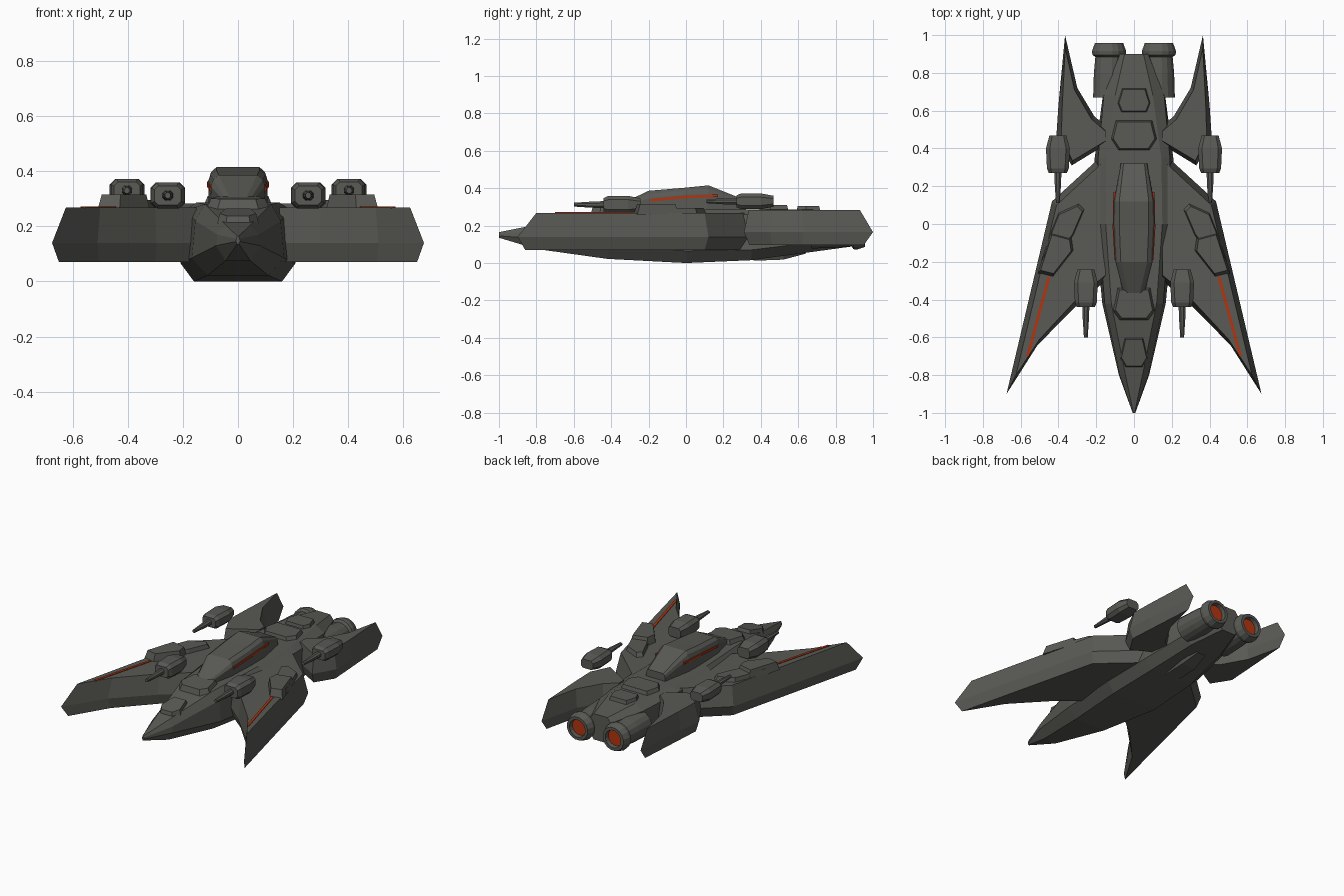
import bpy, bmesh, math

if "Cube" in bpy.data.objects:
    bpy.data.objects.remove(bpy.data.objects["Cube"])

def material(name, rgb):
    m = bpy.data.materials.new(name)
    m.diffuse_color = (*rgb, 1)
    m.use_nodes = True
    m.node_tree.nodes["Principled BSDF"].inputs["Base Color"].default_value = m.diffuse_color
    return m

HULL = material("dark_grey_hull", (0.10, 0.10, 0.09))
GLOW = material("orange_glow", (0.45, 0.035, 0.005))

def loft(name, rings, mat=HULL, mirror=False):
    """Skin a list of equal-length point rings and cap both ends."""
    bm = bmesh.new()
    vs = [[bm.verts.new(p) for p in r] for r in rings]
    n = len(rings[0])
    for a, b in zip(vs, vs[1:]):
        for i in range(n):
            j = (i + 1) % n
            bm.faces.new((a[i], a[j], b[j], b[i]))
    bm.faces.new(vs[0])
    bm.faces.new(vs[-1])
    bmesh.ops.recalc_face_normals(bm, faces=bm.faces)
    me = bpy.data.meshes.new(name)
    bm.to_mesh(me)
    bm.free()
    me.materials.append(mat)
    ob = bpy.data.objects.new(name, me)
    bpy.context.collection.objects.link(ob)
    if mirror:
        ob.modifiers.new("mirror", 'MIRROR').use_bisect_axis[0] = False
    return ob

def sym(y, pts):
    """Symmetric cross-section from right-hand (x, z) points, bottom to top."""
    return [(x, y, z) for x, z in pts] + [(-x, y, z) for x, z in reversed(pts)]

def flat(pts, z):
    return [(x, y, z) for x, y in pts]

def plate(name, pts, z0, z1, top=0.8, slope=0.0, mirror=False):
    """Raised panel whose top outline shrinks towards its centre."""
    cx = sum(p[0] for p in pts) / len(pts)
    cy = sum(p[1] for p in pts) / len(pts)
    low = [(x, y, z0 + slope * (y - cy)) for x, y in pts]
    up = [(cx + (x - cx) * top, cy + (y - cy) * top, z1 + slope * (y - cy) * top)
          for x, y in pts]
    return loft(name, [low, up], HULL, mirror)

def circle(cx, y, cz, r, n):
    return [(cx + r * math.cos(2 * math.pi * (i + .5) / n), y,
             cz + r * math.sin(2 * math.pi * (i + .5) / n)) for i in range(n)]

def chamfer_box(cx, y, cz, w, h, c=0.02):
    q = [(w, h - c), (w - c, h), (c - w, h), (-w, h - c),
         (-w, c - h), (c - w, -h), (w - c, -h), (w, c - h)]
    return [(cx + x, y, cz + z) for x, z in q]

def bar(name, path, w, h, mirror=True):
    """Thin glowing strip along a path running in y."""
    loft(name, [[(x - w, y, z - h), (x + w, y, z - h), (x + w, y, z + h), (x - w, y, z + h)]
                for x, y, z in path], GLOW, mirror)

# Fuselage
loft("fuselage", [
    sym(-1.00, [(.004, .135), (.007, .145), (.006, .155), (.003, .165)]),
    sym(-0.80, [(.045, .075), (.08, .13), (.075, .17), (.045, .205)]),
    sym(-0.42, [(.11, .022), (.168, .085), (.155, .22), (.12, .28)]),
    sym(0.00, [(.16, .0), (.208, .065), (.19, .26), (.15, .287)]),
    sym(0.35, [(.15, .015), (.208, .07), (.19, .26), (.145, .287)]),
    sym(0.68, [(.11, .06), (.165, .11), (.16, .25), (.10, .285)]),
    sym(0.90, [(.05, .09), (.075, .13), (.075, .23), (.05, .262)])])

# Canopy
loft("canopy", [
    sym(-0.37, [(.055, .26), (.055, .295), (.045, .30), (.03, .305)]),
    sym(-0.20, [(.095, .26), (.098, .345), (.09, .37), (.07, .386)]),
    sym(0.00, [(.108, .26), (.108, .365), (.10, .387), (.078, .403)]),
    sym(0.12, [(.107, .26), (.106, .37), (.098, .397), (.078, .415)]),
    sym(0.32, [(.07, .26), (.07, .31), (.065, .325), (.055, .335)])])
bar("canopy_light", [(.098, -.19, .335), (.108, -.02, .352), (.104, .17, .36)], .005, .007)

# Raised panels along the spine
def hexa(w0, w1, w2, y0, y1, y2):
    return [(w0, y0), (w1, y1), (w2, y2), (-w2, y2), (-w1, y1), (-w0, y0)]

plate("nose_panel", hexa(.045, .075, .05, -.76, -.71, -.60), .215, .25, .88, .197)
plate("windshield_panel", hexa(.075, .115, .09, -.51, -.46, -.335), .265, .303, .85, .06)
plate("front_spine_panel", hexa(.085, .125, .10, .39, .45, .55), .275, .31, .88)
plate("rear_spine_panel", hexa(.07, .09, .065, .59, .64, .72), .272, .305, .88)

# Belly fairing
loft("belly_fairing", [
    sym(.36, [(.05, .012), (.06, .04)]),
    sym(.52, [(.05, .018), (.075, .07)]),
    sym(.64, [(.03, .05), (.06, .08)])])

# Forward-swept main wings with bevelled edges
wing_low = [(.15, .34), (.415, .10), (.65, -.86), (.505, -.62), (.30, -.40), (.15, -.28)]
wing_mid = [(.15, .38), (.434, .12), (.675, -.90), (.51, -.64), (.296, -.425), (.15, -.30)]
wing_top = [(.15, .34), (.41, .10), (.625, -.80), (.50, -.61), (.30, -.395), (.15, -.27)]
loft("main_wing", [flat(wing_low, .07), flat(wing_mid, .14), flat(wing_top, .268)], mirror=True)
bar("wing_light", [(.45, -.28, .268), (.563, -.70, .268)], .008, .004)

# Layered armour on the wings
plate("wing_armour_inner", [(.26, .08), (.29, .11), (.40, .06), (.44, -.04), (.49, -.19),
                            (.42, -.17), (.32, -.06)], .26, .295, .88, mirror=True)
plate("wing_armour_outer", [(.33, -.07), (.44, -.04), (.51, -.26), (.43, -.28), (.32, -.14)],
      .26, .316, .85, mirror=True)

# Rear fins
fin_low = [(.15, .44), (.32, .34), (.395, .46), (.385, .62), (.363, .95), (.31, .72), (.22, .56), (.15, .50)]
fin_mid = [(.15, .42), (.33, .31), (.412, .45), (.40, .63), (.365, 1.0), (.30, .72), (.21, .57), (.15, .52)]
fin_top = [(.15, .44), (.325, .335), (.385, .46), (.38, .62), (.364, .93), (.315, .71), (.225, .555), (.15, .49)]
loft("rear_fin", [flat(fin_low, .095), flat(fin_mid, .165), flat(fin_top, .283)], mirror=True)

# Gun pods: front pair on the wings, rear pair on the fins
for name, x, y, z, h in (("front_gun", .255, -.44, .312, .047), ("rear_gun", .403, .27, .33, .042)):
    loft(name + "_pod", [chamfer_box(x, y, z, .048, h * .75, .015),
                         chamfer_box(x, y + .025, z, .058, h),
                         chamfer_box(x, y + .13, z, .063, h),
                         chamfer_box(x, y + .198, z, .045, h * .7, .015)], mirror=True)
    loft(name + "_barrel", [circle(x, y + .02, z, .021, 8), circle(x, y - .06, z, .018, 8),
                            circle(x, y - .16, z, .011, 8)], mirror=True)

# Engines with hollow nozzles and glowing discs
EX, EZ = .132, .162
loft("engine", [circle(EX, y, EZ, r, 16) for y, r in
                ((.67, .086), (.80, .082), (.885, .074), (.895, .09), (.915, .092),
                 (.957, .077), (.957, .058), (.925, .054))], mirror=True)
loft("engine_glow", [circle(EX, y, EZ, .054, 16) for y in (.922, .93)], GLOW, True)
